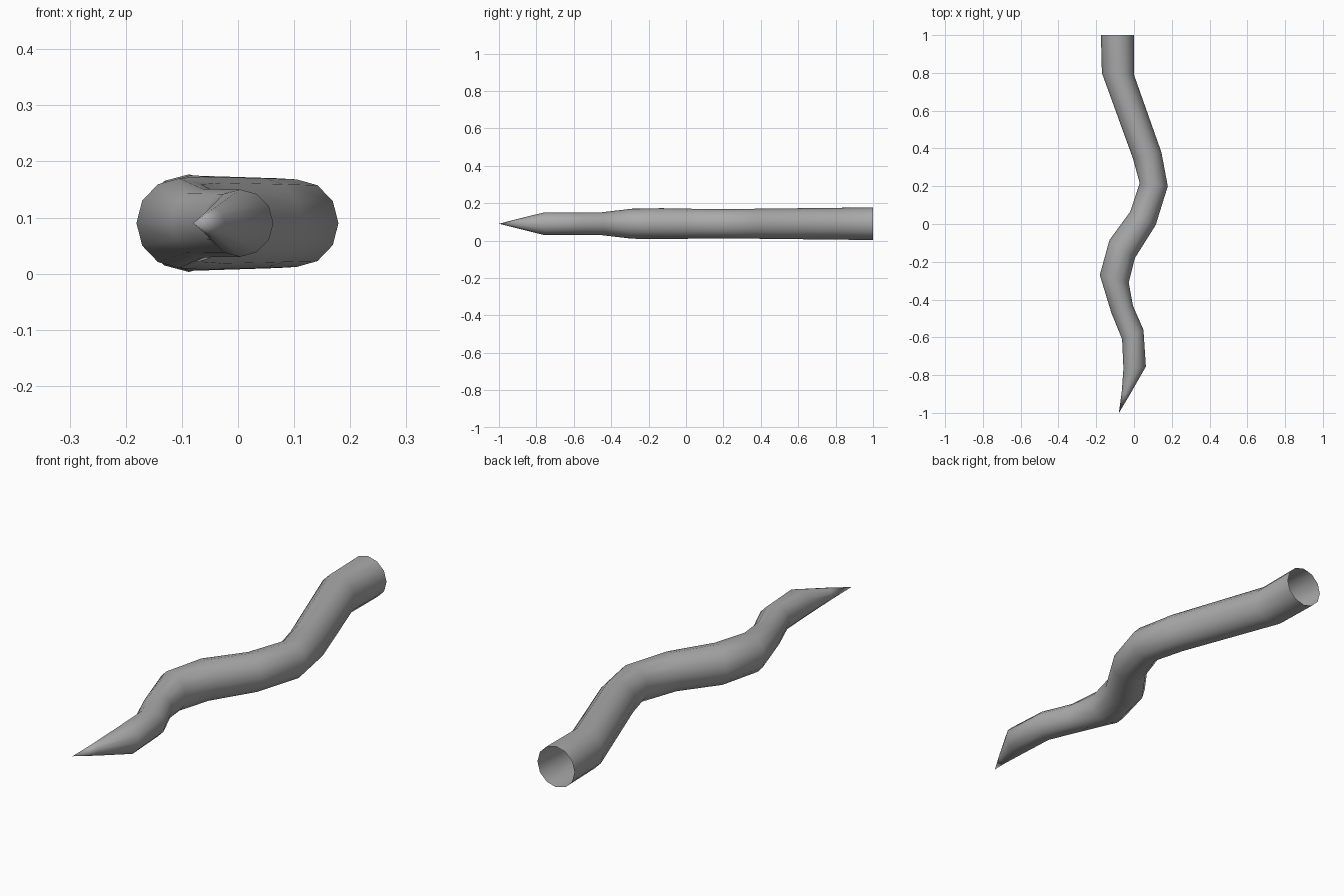
import bpy, bmesh
from math import sin, cos, pi
from mathutils import Vector

cube = bpy.data.objects.get("Cube")
if cube:
    bpy.data.objects.remove(cube, do_unlink=True)

SIDES = 12
AXIS_Z = 0.09

# One plain grey for the whole part
grey = bpy.data.materials.new("plain grey")
grey.use_nodes = True
colour = (0.4, 0.4, 0.4, 1)
grey.diffuse_color = colour
grey.node_tree.nodes["Principled BSDF"].inputs["Base Color"].default_value = colour

# Cross-sections from the open back to the point:
# left edge x, y, right edge x, y, half height
sections = [
    (-0.175, 1.0, 0.0, 1.0, 0.087),
    (-0.17, 0.8, 0.0, 0.79, 0.085),
    (-0.005, 0.345, 0.145, 0.38, 0.08),
    (0.03, 0.217, 0.179, 0.2, 0.078),
    (-0.02, 0.065, 0.115, -0.005, 0.08),
    (-0.13, -0.085, 0.005, -0.18, 0.083),
    (-0.181, -0.27, -0.028, -0.31, 0.08),
    (-0.12, -0.47, -0.005, -0.435, 0.061),
    (-0.063, -0.61, 0.05, -0.56, 0.06),
    (-0.056, -0.765, 0.063, -0.755, 0.06),
    (-0.065, -0.89, -0.023, -0.905, 0.026),
]
tip_point = (-0.08, -1.0, AXIS_Z)


def add_ring(bm, lx, ly, rx, ry, height):
    left, right = Vector((lx, ly, AXIS_Z)), Vector((rx, ry, AXIS_Z))
    middle, half = (left + right) / 2, (right - left) / 2
    up = Vector((0, 0, height))
    angles = [2 * pi * i / SIDES for i in range(SIDES)]
    return [bm.verts.new(middle + half * cos(a) + up * sin(a)) for a in angles]


# Wavy hollow tube, open at the back
bm = bmesh.new()
rings = [add_ring(bm, *s) for s in sections]
for a, b in zip(rings, rings[1:]):
    for i in range(SIDES):
        j = (i + 1) % SIDES
        bm.faces.new((a[i], b[i], b[j], a[j]))

# Pointed front end
tip = bm.verts.new(tip_point)
for i in range(SIDES):
    bm.faces.new((rings[-1][i], tip, rings[-1][(i + 1) % SIDES]))

bmesh.ops.recalc_face_normals(bm, faces=bm.faces[:])
mesh = bpy.data.meshes.new("wavy_tube")
bm.to_mesh(mesh)
bm.free()
mesh.materials.append(grey)
tube = bpy.data.objects.new("wavy_tube", mesh)
bpy.context.collection.objects.link(tube)

bpy.context.view_layer.objects.active = tube
tube.select_set(True)
bpy.ops.object.shade_smooth_by_angle(angle=pi / 3)
